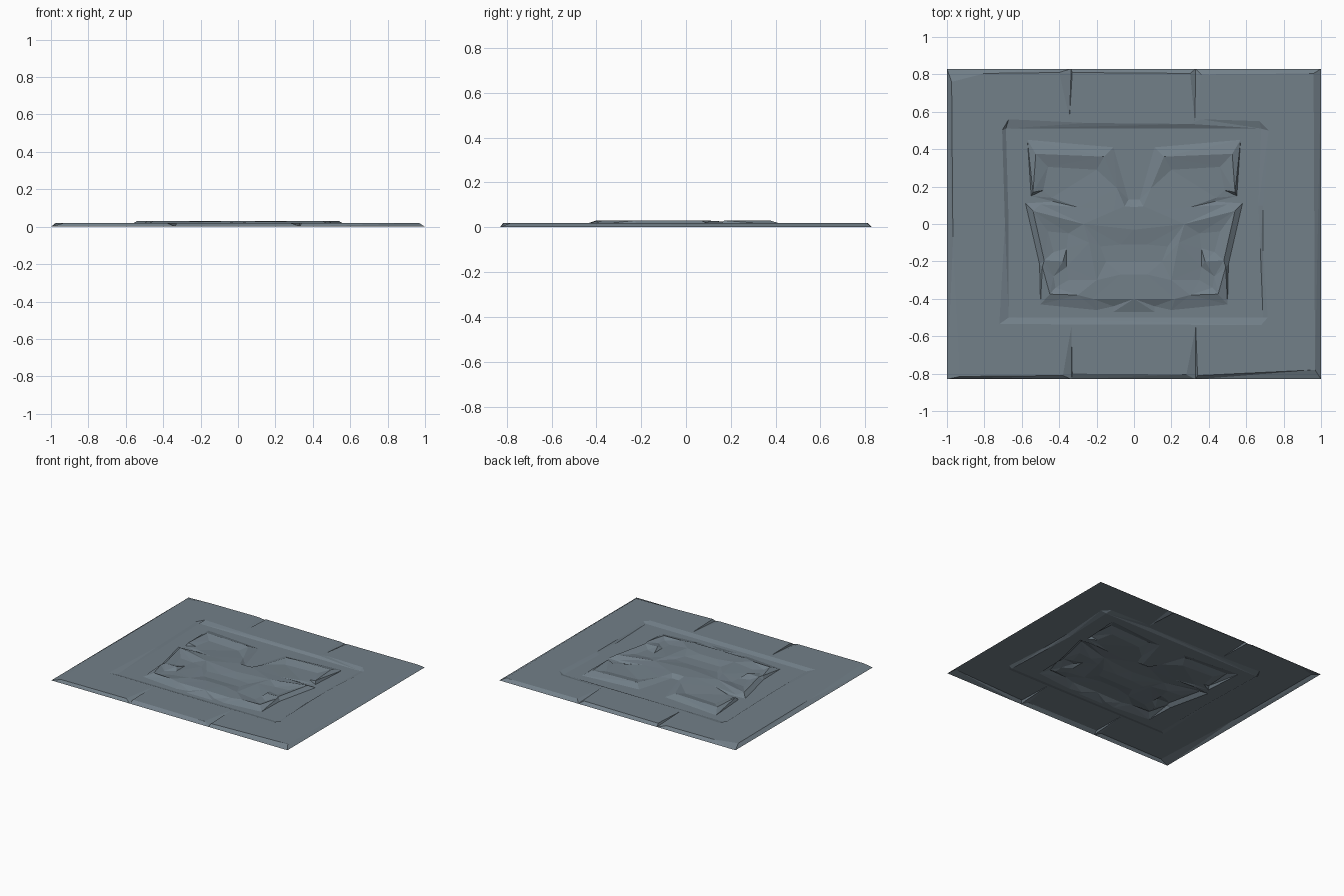
import bpy
from mathutils import Vector
from mathutils.geometry import delaunay_2d_cdt

if "Cube" in bpy.data.objects:
    bpy.data.objects.remove(bpy.data.objects["Cube"])

TOP, FLOOR, RIDGE = 0.02, 0.008, 0.03
pts, heights, links = [], [], []


def chain(z, coords, closed=False, mirror=False):
    """Add a contour line at height z (a third coordinate overrides z)."""
    for side in ((1, -1) if mirror else (1,)):
        first = len(pts)
        for c in coords:
            pts.append(Vector((c[0] * side, c[1])))
            heights.append(c[2] if len(c) > 2 else z)
        n = len(coords)
        for i in range(n if closed else n - 1):
            links.append((first + i, first + (i + 1) % n))


# slab rim on the ground and bevelled upper edge with four notches
chain(0, [(-1, -.83), (1, -.83), (1, .83), (-1, .83)], True)
chain(TOP, [(-.975, .76), (-.8, .805), (-.4, .81), (-.345, .565), (-.33, .81),
            (.3, .805), (.325, .55), (.36, .8), (.96, .805), (.968, -.78),
            (.34, -.81), (.33, -.55), (.28, -.805), (-.33, -.8),
            (-.335, -.55), (-.38, -.81), (-.93, -.815), (-.968, -.1)], True)
# notch floors
for x, y, tip in ((-.337, .83, (-.345, .565)), (.33, .83, (.325, .55)),
                  (.33, -.83, (.33, -.55)), (-.335, -.83, (-.335, -.55))):
    chain(0, [(x, y), (x, y * .97, .004), (tip[0], tip[1], TOP)])

# sunken panel: upper lip and floor outline
chain(TOP, [(-.67, .56), (-.25, .54), (.3, .535), (.36, .56), (.67, .55),
            (.72, .5), (.69, .1), (.69, -.13), (.715, -.5), (.68, -.54),
            (-.72, -.535), (-.69, 0), (-.705, .5)], True)
chain(FLOOR, [(-.685, .51), (.68, .51), (.665, .1), (.675, -.13), (.69, -.5),
              (-.67, -.5), (-.67, 0)], True)

# carved figure: foot of the raised shape
chain(FLOOR, [(.03, .13), (.11, .41), (.57, .45), (.55, .15), (.43, .12),
              (.58, .11), (.505, -.215), (.5, -.43), (.2, -.46), (.11, -.44)],
      mirror=True)
# upper brackets with their pockets
chain(RIDGE, [(.09, .19, .024), (.16, .36), (.525, .375), (.54, .17)], mirror=True)
chain(.013, [(.2, .29), (.46, .305), (.485, .18), (.44, .14)], mirror=True)
# brow and central diamond
chain(RIDGE, [(0, -.03), (.11, .07), (.05, .095), (0, .09)], mirror=True)
chain(.022, [(.11, .07, RIDGE), (.3, .09), (.5, .105, .014)], mirror=True)
chain(RIDGE, [(0, -.03), (.27, .0), (.54, .07)], mirror=True)
# cheek brackets with pockets
chain(RIDGE, [(.54, .07), (.48, -.195), (.38, -.2)], mirror=True)
chain(.013, [(.35, -.05), (.46, -.04), (.43, -.15), (.36, -.13)], True, True)
# jaw brackets with pockets
chain(RIDGE, [(.49, -.23), (.45, -.375), (.3, -.38)], mirror=True)
chain(.014, [(.36, -.23), (.43, -.28), (.42, -.34), (.35, -.3)], True, True)
# nose hollows and chin
chain(.018, [(.07, -.11), (.18, -.12), (.15, -.2), (.08, -.2)], True, True)
chain(RIDGE, [(.07, -.27), (.2, -.3), (.24, -.1)], mirror=True)
chain(FLOOR, [(-.11, -.47), (.11, -.47)])
chain(RIDGE, [(0, -.4), (.22, -.4, .028)], mirror=True)

# triangulate all contours into one faceted relief sheet
verts, _, faces, origin, _, _ = delaunay_2d_cdt(pts, links, [], 0, 1e-4)
coords = [(v.x, v.y, heights[o[0]] if o else .015) for v, o in zip(verts, origin)]
mesh = bpy.data.meshes.new("stone_relief_panel")
mesh.from_pydata(coords, [], faces)
stone = bpy.data.materials.new("slate_stone")
stone.diffuse_color = (0.17, 0.215, 0.25, 1)
stone.use_nodes = True
stone.node_tree.nodes["Principled BSDF"].inputs["Base Color"].default_value = stone.diffuse_color
mesh.materials.append(stone)
panel = bpy.data.objects.new("stone_relief_panel", mesh)
bpy.context.collection.objects.link(panel)
